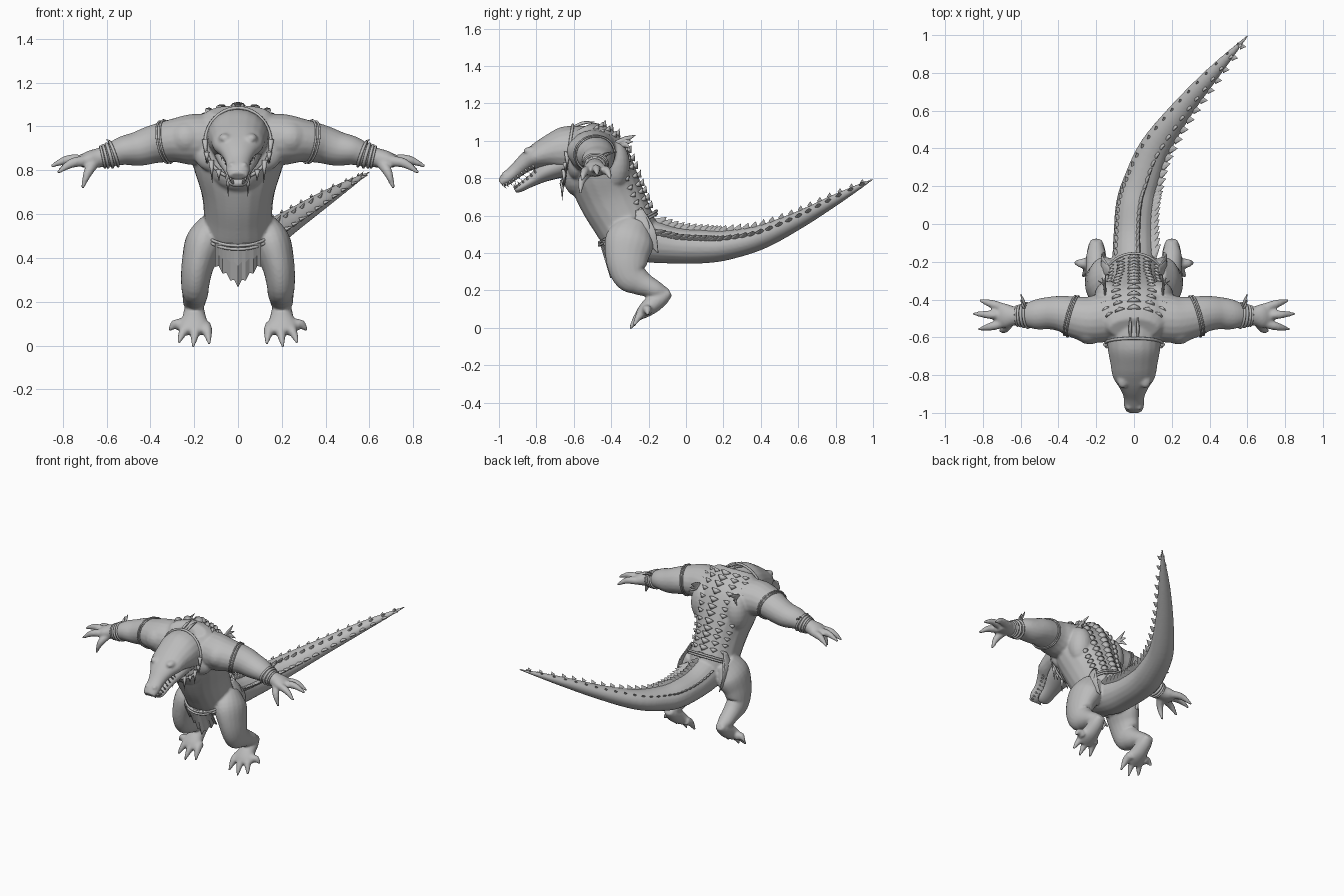
import bpy, bmesh, math
from mathutils import Vector, Matrix

cube = bpy.data.objects.get("Cube")
if cube:
    bpy.data.objects.remove(cube, do_unlink=True)

GREY = (0.5, 0.5, 0.5, 1)
mat = bpy.data.materials.new("stone_grey")
mat.use_nodes = True
mat.diffuse_color = GREY
mat.node_tree.nodes["Principled BSDF"].inputs["Base Color"].default_value = GREY
X, Y, Z = Vector((1, 0, 0)), Vector((0, 1, 0)), Vector((0, 0, 1))


def finish(name, bm, smooth=True):
    bmesh.ops.recalc_face_normals(bm, faces=bm.faces[:])
    me = bpy.data.meshes.new(name)
    bm.to_mesh(me)
    bm.free()
    me.materials.append(mat)
    for p in me.polygons:
        p.use_smooth = smooth
    ob = bpy.data.objects.new(name, me)
    bpy.context.collection.objects.link(ob)
    return ob


def at(rows, t):
    """Smooth interpolation through rows, t from 0 to 1."""
    f = min(max(t, 0), 1) * (len(rows) - 1)
    i = min(int(f), len(rows) - 2)
    k = f - i
    a, b, c, d = (rows[min(max(j, 0), len(rows) - 1)] for j in range(i - 1, i + 3))
    return [q + 0.5 * k * (r - p + k * (2 * p - 5 * q + 4 * r - s + k * (3 * (q - r) + s - p)))
            for p, q, r, s in zip(a, b, c, d)]


def frame(rows, t, side):
    r = at(rows, t)
    tan = (Vector(at(rows, t + 0.01)[:3]) - Vector(at(rows, t - 0.01)[:3])).normalized()
    u = (side - tan * side.dot(tan)).normalized()
    return Vector(r[:3]), u, u.cross(tan), tan, max(r[3], 0.002), max(r[4], 0.002)


def skin(bm, rings, closed=False):
    vs = [[bm.verts.new(p) for p in ring] for ring in rings]
    n = len(vs[0])
    for i in range(len(vs) - (0 if closed else 1)):
        a, b = vs[i], vs[(i + 1) % len(vs)]
        for j in range(n):
            bm.faces.new((a[j], a[(j + 1) % n], b[(j + 1) % n], b[j]))
    if not closed:
        bm.faces.new(vs[0])
        bm.faces.new(vs[-1])


def loft(bm, rows, side, steps=5, n=20):
    """Elliptical rings of (x, y, z, half width, half height) along a path."""
    total = (len(rows) - 1) * steps
    rings = []
    for i in range(total + 1):
        p, u, v, _, a, b = frame(rows, i / total, side)
        rings.append([p + u * a * math.cos(w) + v * b * math.sin(w)
                      for w in (math.tau * j / n for j in range(n))])
    skin(bm, rings)


def hoop(bm, pts, normal, r):
    rings = []
    for i, p in enumerate(pts):
        tan = (pts[(i + 1) % len(pts)] - pts[i - 1]).normalized()
        v = normal.cross(tan).normalized()
        rings.append([p + r * (normal * math.cos(w) + v * math.sin(w))
                      for w in (math.tau * j / 8 for j in range(8))])
    skin(bm, rings, True)


def oval(c, a, b, n=40):
    return [c + a * math.cos(math.tau * i / n) + b * math.sin(math.tau * i / n) for i in range(n)]


def cuff(bm, rows, side, t, r, grow):
    p, u, v, tan, a, b = frame(rows, t, side)
    hoop(bm, oval(p, u * a * grow, v * b * grow), tan, r)


def spike(bm, p, d, r, h, flat=1.0, side=X):
    """Cone at p along d, flattened across its side axis."""
    d = d.normalized()
    u = (side - d * side.dot(d)).normalized()
    m = Matrix((u, d.cross(u), d)).transposed().to_4x4()
    bmesh.ops.create_cone(bm, cap_ends=True, segments=8, radius1=r, radius2=0, depth=h,
                          matrix=Matrix.Translation(p + d * h * 0.35) @ m @ Matrix.Diagonal((flat, 1, 1, 1)))


def spike_row(bm, rows, t0, t1, n, ang, size, lean=0.0, aim=None, fade=0.0, wide=0.6, flat=0.4):
    for i in range(n):
        k = i / max(n - 1, 1)
        p, u, v, tan, a, b = frame(rows, t0 + (t1 - t0) * k, X)
        w = math.radians(ang)
        q = math.radians(ang if aim is None else aim)
        h = size * (1 - fade * k)
        spike(bm, p + u * a * math.cos(w) + v * b * math.sin(w),
              u * math.cos(q) + v * math.sin(q) + tan * lean, h * wide, h, flat,
              (u * -math.sin(q) + v * math.cos(q)))


def ball(bm, c, r):
    bmesh.ops.create_uvsphere(bm, u_segments=20, v_segments=12, radius=1,
                              matrix=Matrix.Translation(c) @ Matrix.Diagonal((*r, 1)))


def flip(rows, s):
    return [(r[0] * s, *r[1:]) for r in rows]


# Body paths
torso = [(0, -.28, .42, .12, .10), (0, -.30, .50, .158, .15), (0, -.35, .60, .156, .165), (0, -.40, .70, .168, .175),
         (0, -.45, .82, .205, .18), (0, -.49, .93, .22, .17), (0, -.53, 1.02, .19, .125), (0, -.555, 1.07, .13, .06)]
head = [(0, -.54, .96, .14, .12), (0, -.65, .95, .14, .125), (0, -.74, .935, .125, .09), (0, -.81, .91, .112, .064),
        (0, -.86, .88, .08, .05), (0, -.91, .838, .057, .04), (0, -.96, .797, .054, .036), (0, -.99, .772, .042, .022)]
jaw = [(0, -.64, .88, .11, .07), (0, -.74, .84, .09, .055), (0, -.82, .79, .058, .033),
       (0, -.89, .747, .046, .022), (0, -.915, .735, .028, .012)]
tail = [(0, -.32, .5, .11, .11), (0, -.2, .465, .115, .115), (0, -.05, .44, .108, .097), (.01, .1, .435, .106, .09),
        (.04, .22, .443, .098, .08), (.11, .4, .485, .083, .065), (.25, .6, .575, .06, .047),
        (.42, .8, .685, .038, .03), (.605, 1.0, .795, .005, .005)]
arm = [(.12, -.49, .94, .13, .12), (.22, -.505, .94, .125, .115), (.30, -.495, .935, .112, .098), (.38, -.475, .92, .096, .088),
       (.45, -.472, .90, .086, .08), (.52, -.48, .89, .079, .067), (.58, -.485, .87, .058, .053),
       (.63, -.487, .858, .05, .045), (.68, -.487, .848, .065, .04), (.72, -.487, .838, .055, .026)]
leg = [(.11, -.27, .56, .06, .08), (.15, -.30, .47, .09, .13), (.183, -.315, .37, .075, .115), (.195, -.30, .285, .065, .095),
       (.195, -.25, .245, .06, .072), (.198, -.2, .22, .055, .056), (.2, -.15, .197, .05, .046), (.2, -.095, .18, .028, .025)]
foot = [(.2, -.085, .19, .03, .02), (.2, -.125, .165, .045, .042), (.2, -.18, .125, .055, .048),
        (.202, -.225, .088, .07, .038), (.203, -.255, .06, .062, .022)]
toe_tips = [(.13, -.285, .005), (.205, -.30, -.006), (.272, -.28, .01), (.315, -.205, .068)]
finger_tips = [(.818, -.404, .798), (.855, -.475, .817), (.825, -.558, .787), (.71, -.565, .718)]

# Fused body
bm = bmesh.new()
loft(bm, torso, X)
loft(bm, head, X)
loft(bm, tail, X)
ball(bm, (0, -.575, .82), (.13, .085, .12))
for s in (1, -1):
    loft(bm, flip(arm, s), Y)
    loft(bm, flip(leg, s), X)
    loft(bm, flip(foot, s), X)
    ball(bm, (.1 * s, -.585, .87), (.1, .05, .08))
    ball(bm, (.235 * s, -.53, .945), (.095, .108, .09))
    ball(bm, (.13 * s, -.38, .87), (.08, .08, .13))
    ball(bm, (.06 * s, -.825, .945), (.03, .045, .024))
    ball(bm, (.027 * s, -.968, .822), (.017, .018, .015))
    for i, tip in enumerate(toe_tips):
        a = Vector((.152 + .034 * i, -.21, .09))
        b = a.lerp(Vector(tip), .5) + Z * .02
        loft(bm, flip([(*a, .03, .03), (*b, .024, .024), (*tip, .007, .007)], s), X, n=10)
    for i, tip in enumerate(finger_tips):
        a = Vector((.69, -.445 - .04 * i, .843)) if i < 3 else Vector((.65, -.51, .84))
        b = a.lerp(Vector(tip), .55) + Z * .02 - (X * .005 if i < 3 else Y * .015)
        loft(bm, flip([(*a, .025, .026), (*b, .022, .022), (*tip, .007, .007)], s), Y, n=10)
body = finish("body", bm)
remesh = body.modifiers.new("fuse", "REMESH")
remesh.mode, remesh.voxel_size, remesh.use_smooth_shade = "VOXEL", 0.008, True
relax = body.modifiers.new("relax", "SMOOTH")
relax.factor, relax.iterations = 0.5, 4

# Lower jaw and teeth
bm = bmesh.new()
loft(bm, jaw, X)
finish("lower_jaw", bm)
bm = bmesh.new()
for ang in (40, 140):
    spike_row(bm, head, .5, .97, 9, ang, .03, aim=90, wide=.22, flat=1)
    spike_row(bm, jaw, .4, .95, 8, -ang, .028, aim=-90, wide=.22, flat=1)
finish("teeth", bm)

# Tail crest and low back plates
bm = bmesh.new()
for ang, size in ((28, .072), (78, .056), (145, .035)):
    spike_row(bm, tail, .16, .96, 27, ang, size, lean=.8, fade=.55)
finish("tail_spikes", bm, False)
bm = bmesh.new()
for ang, size in ((-90, .034), (-64, .026), (-116, .026), (-40, .022), (-140, .022)):
    spike_row(bm, torso, .9, .2, 13, ang, size, lean=-2.2, fade=.1, wide=.9, flat=1.2)
finish("back_scutes", bm)

# Neck cord with hanging fangs and tied ends
bm = bmesh.new()
loop = oval(Vector((0, -.63, .925)), X * .15, Vector((0, .025, .16)))
hoop(bm, loop, Vector((0, -.99, .15)), .008)
for x in (-.02, .02):
    loft(bm, [(x, -.60, 1.075, .006, .006), (x, -.55, 1.095, .009, .009), (x, -.49, 1.10, .002, .002)], X, n=8)
finish("neck_cord", bm)
bm = bmesh.new()
for i, p in enumerate(loop[20:] + loop[:1]):
    if i % 2 == 0:
        spike(bm, p - Y * .008, Vector((-p.x * .4, 0, -1)), .013, .055 + .055 * (i % 4 == 0))
finish("fang_pendants", bm)

# Arm bands, bracelets, feathers and hip leaves
for s, label in ((1, "left"), (-1, "right")):
    bm = bmesh.new()
    limb = flip(arm, s)
    for t, r in ((.255, .005), (.275, .005), (.64, .007), (.68, .008), (.72, .007), (.75, .006)):
        cuff(bm, limb, Y, t, r, 1.04)
    finish(label + "_arm_bands", bm)
    bm = bmesh.new()
    for i in range(3):
        tip = (.15 + .02 * i, -.27 - .015 * i, 1.03 - .035 * i)
        loft(bm, flip([(.15, -.40, .98, .006, .004), (.155, -.33, 1.005 - .012 * i, .016, .006),
                       (*tip, .002, .002)], s), Z, n=8)
    for dy in (0, .03):
        loft(bm, flip([(.57, -.45, .9, .006, .004), (.585, -.41 - dy, .93, .008, .004),
                       (.6, -.37 - dy, .94, .002, .002)], s), X, n=8)
    finish(label + "_feathers", bm)
    bm = bmesh.new()
    for y, z in ((-.15, .40), (-.21, .44)):
        loft(bm, flip([(.13, -.25, .63, .02, .005), (.17, (y - .25) / 2, (z + .62) / 2, .038, .006),
                       (.155, y, z, .003, .003)], s), Y, n=10)
    finish(label + "_hip_leaves", bm)

# Belt and ragged loincloth
bm = bmesh.new()
for dz in (0, .016):
    hoop(bm, oval(Vector((0, -.31, .525 + dz)), X * .165, Vector((0, .155, .085))),
         Vector((0, -.47, .88)), .007)
finish("belt", bm)
bm = bmesh.new()
cols = []
for i in range(13):
    x = -.105 + .0175 * i
    low = .265 + .9 * abs(x) + .02 * (i % 2)
    cols.append([bm.verts.new((x, -.465 + .06 * k + abs(x) * .15, .465 + (low - .465) * k)) for k in (0, .5, 1)])
for a, b in zip(cols, cols[1:]):
    for k in (0, 1):
        bm.faces.new((a[k], a[k + 1], b[k + 1], b[k]))
cloth = finish("loincloth", bm, False)
cloth.modifiers.new("thickness", "SOLIDIFY").thickness = 0.008
